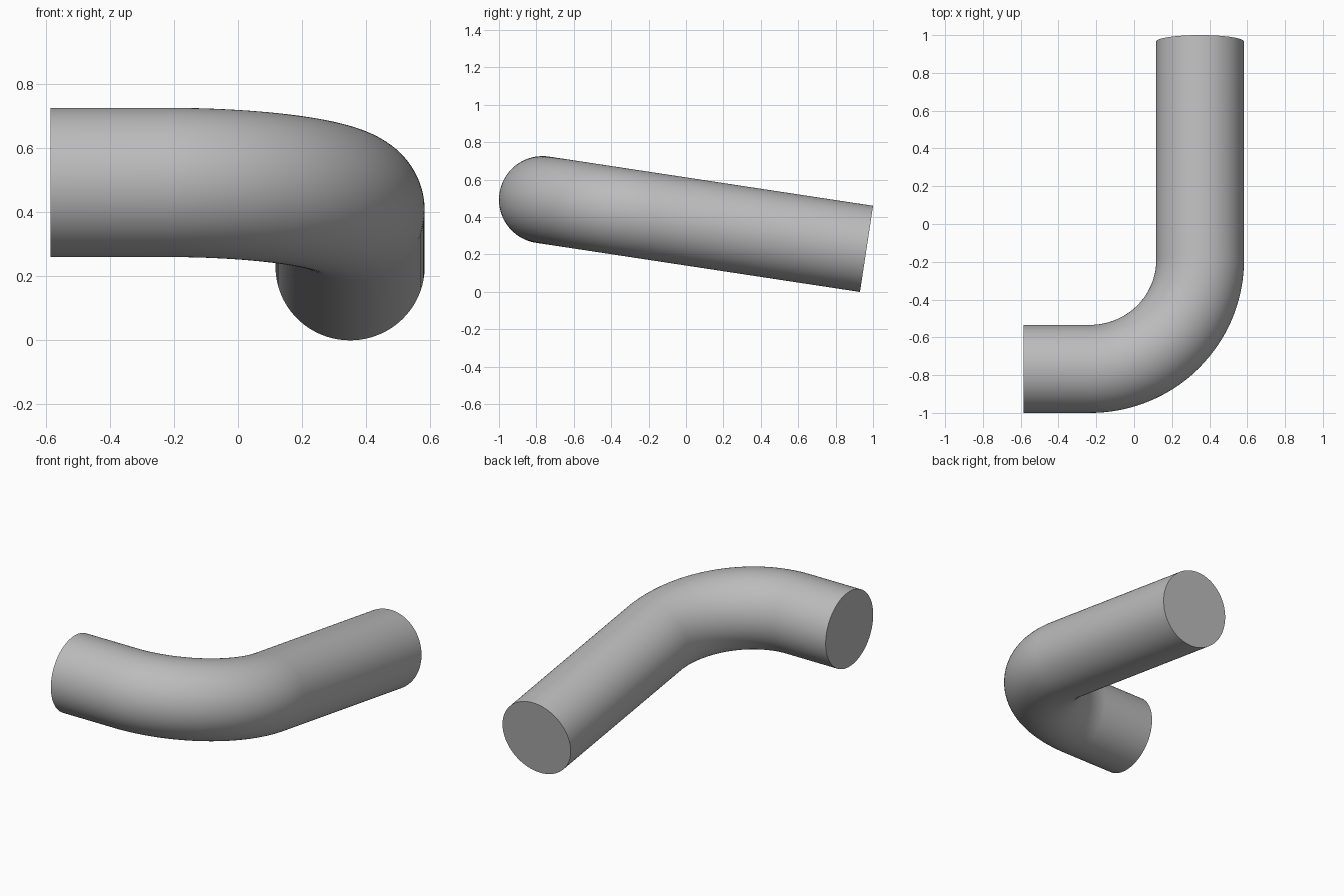
import bpy, bmesh, math
from mathutils import Matrix, Vector

cube = bpy.data.objects.get("Cube")
if cube:
    bpy.data.objects.remove(cube, do_unlink=True)

RADIUS = 0.233                  # pipe radius
BEND = 0.583                    # centreline bend radius
TILT = math.radians(-8.63)      # long leg slopes down to the back
LONG_LEG = 1.752                # from corner to the end of the long leg
SHORT_END = -0.585
CORNER = Vector((0.35, -0.767, 0.493))
SIDES, STEPS = 96, 48

grey = bpy.data.materials.new("grey")
grey.use_nodes = True
colour = (0.5, 0.5, 0.5, 1)
grey.diffuse_color = colour
grey.node_tree.nodes["Principled BSDF"].inputs["Base Color"].default_value = colour

# Centreline stations in the plane of the bend: position and heading
stations = [(Vector((SHORT_END - CORNER.x, 0, 0)), 0)]
for i in range(STEPS + 1):
    a = math.pi / 2 * i / STEPS
    stations.append((Vector((BEND * (math.sin(a) - 1), BEND * (1 - math.cos(a)), 0)), a))
stations.append((Vector((0, LONG_LEG, 0)), math.pi / 2))

# Sweep a circle along the centreline
bm = bmesh.new()
rings = []
for centre, heading in stations:
    outward = Vector((math.sin(heading), -math.cos(heading), 0))
    ring = []
    for k in range(SIDES):
        t = 2 * math.pi * k / SIDES
        ring.append(bm.verts.new(centre + RADIUS * (outward * math.cos(t) + Vector((0, 0, math.sin(t))))))
    rings.append(ring)
for a, b in zip(rings, rings[1:]):
    for k in range(SIDES):
        n = (k + 1) % SIDES
        bm.faces.new((a[k], a[n], b[n], b[k]))

# Flat end caps
bm.faces.new(rings[0])
bm.faces.new(rings[-1])
bmesh.ops.recalc_face_normals(bm, faces=bm.faces)
bm.transform(Matrix.Translation(CORNER) @ Matrix.Rotation(TILT, 4, "X"))

mesh = bpy.data.meshes.new("bent_pipe")
bm.to_mesh(mesh)
bm.free()
mesh.materials.append(grey)
pipe = bpy.data.objects.new("bent_pipe", mesh)
bpy.context.collection.objects.link(pipe)

# Smooth wall with crisp cap edges
bpy.ops.object.select_all(action="DESELECT")
pipe.select_set(True)
bpy.context.view_layer.objects.active = pipe
bpy.ops.object.shade_smooth_by_angle(angle=math.radians(30))
